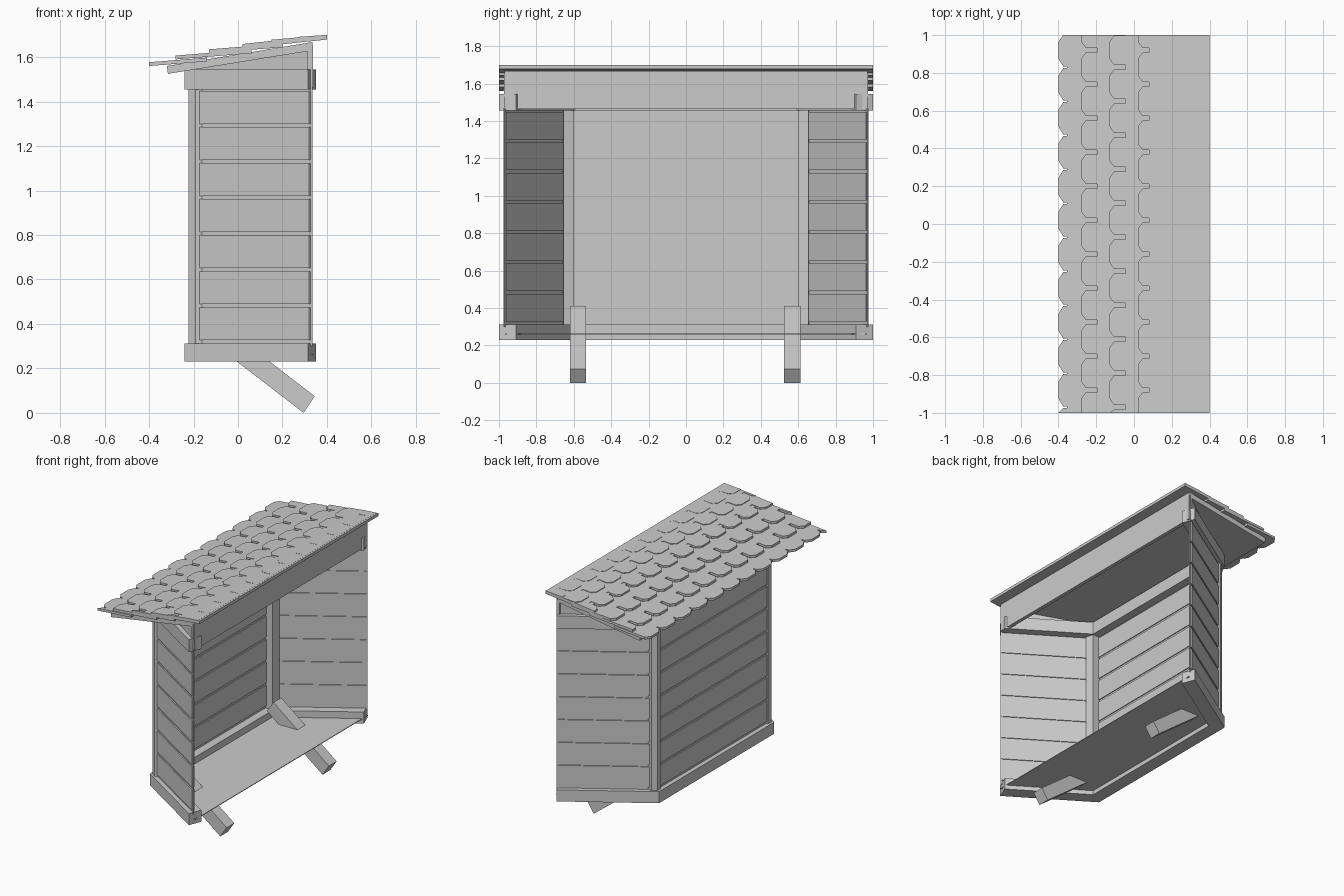
import bpy, bmesh

if "Cube" in bpy.data.objects:
    bpy.data.objects.remove(bpy.data.objects["Cube"])

SLOPE = 0.64      # plan slope of the angled side walls
MITER = 1.187     # y shift per unit of inward offset


def prism(name, pts, to_a, to_b):
    """Closed solid between two copies of one outline."""
    bm = bmesh.new()
    a = [bm.verts.new(to_a(p)) for p in pts]
    b = [bm.verts.new(to_b(p)) for p in pts]
    bm.faces.new(a)
    bm.faces.new(b[::-1])
    for i in range(len(pts)):
        j = (i + 1) % len(pts)
        bm.faces.new((a[i], b[i], b[j], a[j]))
    bmesh.ops.recalc_face_normals(bm, faces=bm.faces)
    me = bpy.data.meshes.new(name)
    bm.to_mesh(me)
    bm.free()
    ob = bpy.data.objects.new(name, me)
    bpy.context.collection.objects.link(ob)
    return ob


def upright(name, pts, z0, z1):
    return prism(name, pts, lambda p: (p[0], p[1], z0), lambda p: (p[0], p[1], z1))


def along_y(name, pts, y0, y1):
    return prism(name, pts, lambda p: (p[0], y0, p[1]), lambda p: (p[0], y1, p[1]))


def bay_path(o, x_end):
    """Three-sided bay outline, moved inward by o and ending at x_end."""
    def y(x):
        return 1 + SLOPE * (x - 0.315) - MITER * o
    xb = -0.24 + o
    return [(x_end, -y(x_end)), (xb, -y(xb)), (xb, y(xb)), (x_end, y(x_end))]


def bay_band(name, o0, o1, z0, z1, x0, x1):
    return upright(name, bay_path(o0, x0) + bay_path(o1, x1)[::-1], z0, z1)


# Bottom and top frames, floor
bay_band("base_frame", 0, 0.095, 0.23, 0.312, 0.315, 0.35)
bay_band("top_frame", 0, 0.095, 1.455, 1.545, 0.315, 0.35)
upright("floor", bay_path(0.04, 0.34), 0.26, 0.265)

# Thin wall core with grooved planks on both faces
bay_band("wall_core", 0.031, 0.036, 0.30, 1.47, 0.334, 0.336)
for i in range(7):
    z = 0.328 + i * 0.162
    bay_band(f"wall_plank_{i}", 0.024, 0.042, z, z + 0.147, 0.32, 0.334)

# Corner posts
for s in (-1, 1):
    post = [(-0.222, 0.6), (-0.222, 0.638), (-0.192, 0.66), (-0.135, 0.655), (-0.15, 0.6)]
    upright("corner_post", [(x, s * y) for x, y in post], 0.30, 1.47)

# Slanted struts below the floor
strut = [(0.295, 0.0), (0.345, 0.075), (-0.09, 0.41), (-0.14, 0.335)]
for y0, y1 in ((-0.62, -0.535), (0.525, 0.612)):
    along_y("strut", strut, y0, y1)

# Fascia board, gable ends and sloping roof deck
along_y("fascia", [(0.312, 1.465), (0.338, 1.465), (0.338, 1.655), (0.312, 1.655)], -0.97, 0.97)
for s in (-1, 1):
    outer, inner = bay_path(0.03, 0.33), bay_path(0.055, 0.33)
    k, m = (0, 1) if s < 0 else (3, 2)
    quad = [outer[k], outer[m], inner[m], inner[k]]
    prism("gable_end", quad, lambda p: (p[0], p[1], 1.53),
          lambda p: (p[0], p[1], 1.555 + 0.165 * (p[0] + 0.24)))
along_y("roof_deck", [(-0.315, 1.525), (0.335, 1.63), (0.335, 1.668), (-0.32, 1.56)], -0.97, 0.97)

# Overlapping shingle rows: tip x, top z at tip, back edge x
rows = [(-0.40, 1.577, -0.14), (-0.28, 1.607, 0.06), (-0.13, 1.635, 0.2),
        (0.02, 1.659, 0.385), (0.15, 1.678, 0.385), (0.27, 1.691, 0.385)]
T = 0.017
for r, (tx, tz, end) in enumerate(rows):
    rise = 0.08 if r < 3 else (1.70 - tz) / (0.4 - tx)

    def top(p):
        return (p[0], p[1], tz + rise * (p[0] - tx))

    def bottom(p):
        return (p[0], p[1], tz + rise * (p[0] - tx) - T)

    # continuous strip behind the tips
    back = tx + (0.045 if r == 0 else 0.085)
    prism(f"shingle_strip_{r}", [(back, -1), (end, -1), (end, 1), (back, 1)], top, bottom)
    for k in range(-6, 7):
        c = 0.02 + 0.18 * k + (0.09 if r % 2 else 0)
        if abs(c) > 1.06:
            continue
        w = 0.085 if r == 0 else 0.078
        outline = [(back, -w), (tx + 0.025, -w), (tx, -0.045),
                   (tx, 0.045), (tx + 0.025, w), (back, w)]
        pts = [(x, max(-1, min(1, c + y))) for x, y in outline]
        prism(f"shingle_{r}", pts, top, bottom)

# Ridge board at the high edge
along_y("ridge_board", [(0.08, 1.645), (0.4, 1.679), (0.4, 1.70), (0.08, 1.662)], -1, 1)
